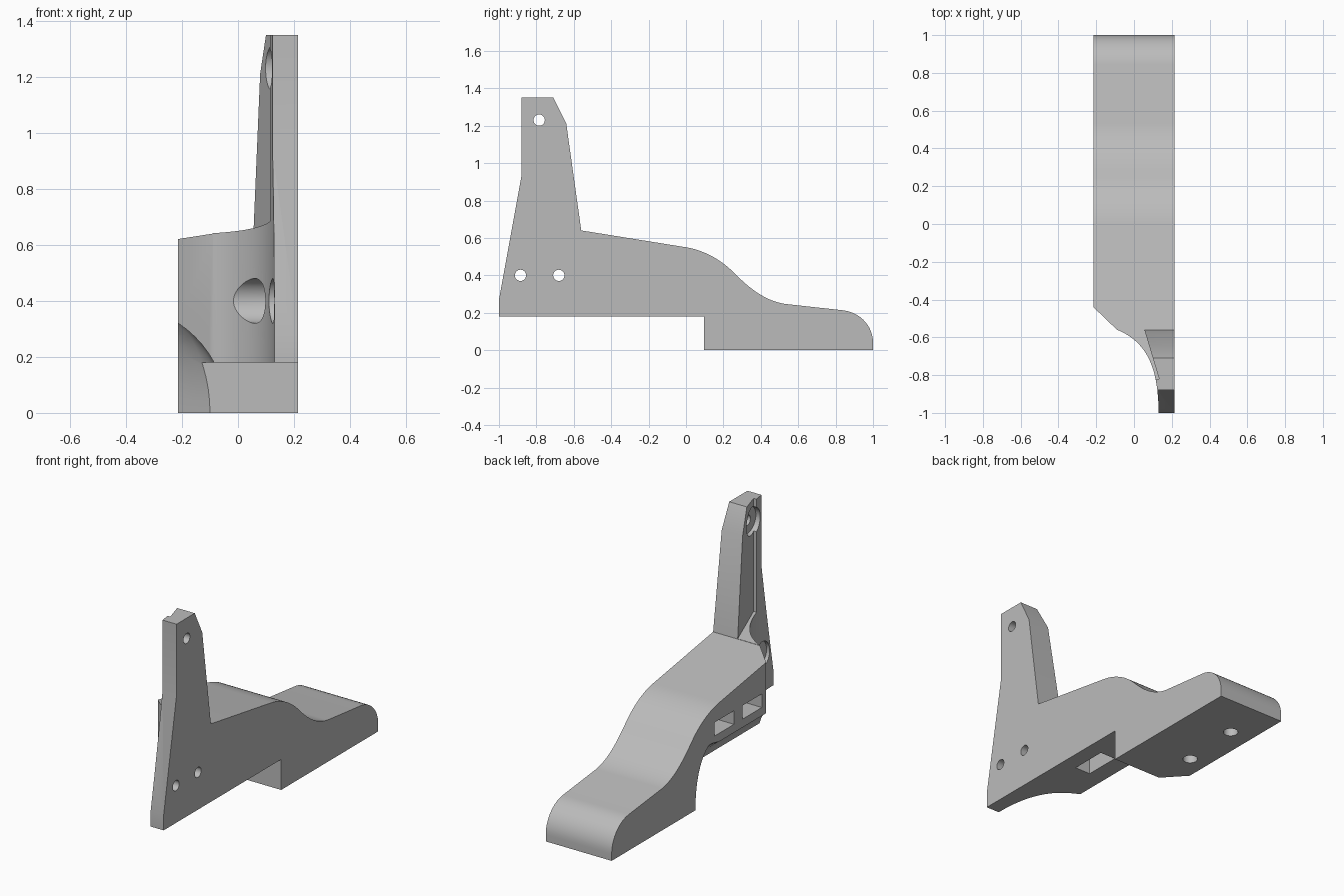
import bpy, bmesh, math
from mathutils import Vector
from mathutils.geometry import interpolate_bezier

if "Cube" in bpy.data.objects:
    bpy.data.objects.remove(bpy.data.objects["Cube"])

grey = bpy.data.materials.new("plain_grey")
grey.use_nodes = True
colour = (0.5, 0.5, 0.5, 1)
grey.diffuse_color = colour
grey.node_tree.nodes["Principled BSDF"].inputs["Base Color"].default_value = colour


def curve(a, b, c, d, n=14):
    pts = interpolate_bezier(*[Vector((*p, 0)) for p in (a, b, c, d)], n)
    return [(p.x, p.y) for p in pts]


def loft(name, rings):
    """Closed solid through rings of equal point count."""
    bm = bmesh.new()
    rows = [[bm.verts.new(p) for p in ring] for ring in rings]
    for lo, hi in zip(rows, rows[1:]):
        for i in range(len(lo)):
            j = (i + 1) % len(lo)
            bm.faces.new((lo[i], lo[j], hi[j], hi[i]))
    bm.faces.new(rows[0])
    bm.faces.new(rows[-1])
    bmesh.ops.recalc_face_normals(bm, faces=bm.faces)
    mesh = bpy.data.meshes.new(name)
    bm.to_mesh(mesh)
    bm.free()
    mesh.materials.append(grey)
    obj = bpy.data.objects.new(name, mesh)
    bpy.context.collection.objects.link(obj)
    return obj


def box(name, x, y, z):
    return loft(name, [[(x[0], y[0], h), (x[1], y[0], h), (x[1], y[1], h), (x[0], y[1], h)] for h in z])


def circle(r, n=48):
    return [(r * math.cos(math.tau * i / n), r * math.sin(math.tau * i / n)) for i in range(n)]


def bore_x(name, y, z, r, x0, x1):
    return loft(name, [[(x, y + u, z + v) for u, v in circle(r)] for x in (x0, x1)])


def boolean(body, tool, operation="DIFFERENCE"):
    bpy.ops.object.select_all(action="DESELECT")
    bpy.context.view_layer.objects.active = body
    body.select_set(True)
    tool.hide_render = True
    mod = body.modifiers.new("cut", "BOOLEAN")
    mod.operation, mod.object, mod.solver = operation, tool, "EXACT"
    bpy.ops.object.modifier_apply(modifier=mod.name)
    bpy.data.objects.remove(tool)


# Side profile: upright post, sloping back, stepped foot
side = [(0.095, 0.18), (-1, 0.18), (-1, 0.27), (-0.88, 0.93), (-0.88, 1.35),
        (-0.71, 1.35), (-0.64, 1.21), (-0.56, 0.64)]
side += curve((0, 0.55), (0.1, 0.534), (0.19, 0.48), (0.25, 0.42))
side += curve((0.25, 0.42), (0.32, 0.35), (0.41, 0.265), (0.53, 0.247))[1:]
side += curve((0.84, 0.213), (0.93, 0.203), (1, 0.13), (1, 0.04))
side += [(1, 0), (0.095, 0)]
bracket = loft("bracket", [[(x, y, z) for y, z in side] for x in (-0.3, 0.215)])

# Plan outline: chamfered corner and concave front wall
plan = [(0.3, 1.1), (-0.215, 1.1), (-0.215, -0.44)]
plan += curve((-0.09, -0.56), (0.06, -0.62), (0.13, -0.75), (0.13, -1), 24)
plan += [(0.13, -1.1), (0.3, -1.1)]
boolean(bracket, loft("plan_tool", [[(x, y, z) for x, y in plan] for z in (-0.1, 1.5)]), "INTERSECT")

# Trim the post to a thin tapering blade above the sloping top
trim = [(-0.4, -0.5), (0.037, -0.5), (0.133, -0.82), (-0.4, -0.82)]
boolean(bracket, loft("post_trim", [[(x, y, 0.552 - 0.16 * y) for x, y in trim],
                                    [(x, y, 1.6) for x, y in trim]]))

# Rounded clearance channel under the right side
stations = [(-0.9, 0.39, 0.385), (0, 0.39, 0.385), (0.05, 0.37, 0.41),
            (0.095, 0.33, 0.44), (0.16, 0.27, 0.44), (0.225, 0.21, 0.44), (0.28, 0.15, 0.4)]
boolean(bracket, loft("channel", [[(-0.43 + a * u, y, b * v) for u, v in circle(1, 64)]
                                  for y, a, b in stations]))

# Bolt holes with wide counterbores
for y, z in ((-0.885, 0.4), (-0.68, 0.4), (-0.785, 1.23)):
    boolean(bracket, bore_x("counterbore", y, z, 0.08, -0.5, 0.15))
    boolean(bracket, bore_x("bolt_hole", y, z, 0.03, 0.1, 0.4))

# Side slots and underside pocket
for y in ((-0.4, -0.22), (-0.14, 0.04)):
    boolean(bracket, box("side_slot", (-0.4, -0.03), y, (0.37, 0.45)))
boolean(bracket, box("under_pocket", (0.02, 0.12), (-0.355, -0.14), (0.1, 0.33)))

# Blind holes under the foot
for x, y in ((-0.1, 0.36), (-0.08, 0.73)):
    boolean(bracket, loft("foot_hole", [[(x + u, y + v, z) for u, v in circle(0.04)]
                                        for z in (-0.1, 0.12)]))

bpy.context.view_layer.objects.active = bracket
bracket.select_set(True)
bpy.ops.object.shade_smooth_by_angle(angle=math.radians(25))
